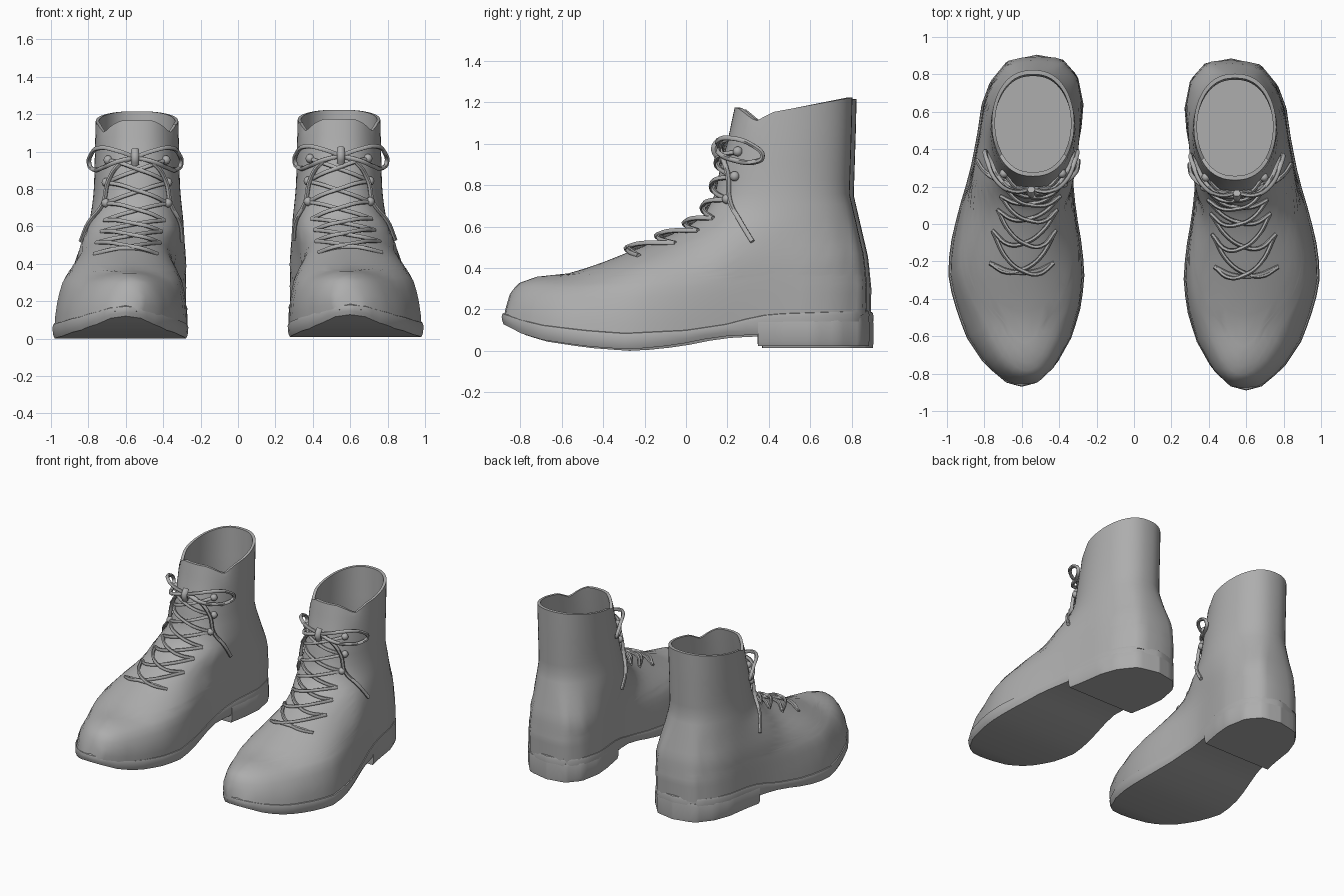
import bpy, bmesh, math

if "Cube" in bpy.data.objects:
    bpy.data.objects.remove(bpy.data.objects["Cube"])

N = 28  # stations from toe to heel


def table(points):
    """Piecewise linear lookup."""
    def look(v):
        if v <= points[0][0]:
            return points[0][1]
        for (a, p), (b, q) in zip(points, points[1:]):
            if v <= b:
                return p + (q - p) * (v - a) / (b - a)
        return points[-1][1]
    return look


# Outline of the foot, seen from above
inner = table([(-.89, .60), (-.87, .52), (-.78, .42), (-.62, .33), (-.45, .28), (-.3, .265), (-.15, .275),
               (.05, .31), (.2, .325), (.3, .315), (.5, .28), (.62, .27), (.77, .30), (.86, .38), (.885, .52)])
outer = table([(-.89, .60), (-.87, .68), (-.77, .80), (-.62, .90), (-.42, .97), (-.27, .997), (-.12, .98),
               (.05, .94), (.25, .88), (.45, .84), (.62, .815), (.74, .77), (.85, .68), (.885, .52)])
# Front and back profile, seen from the side
front_line = [(-.88, .15), (-.872, .2), (-.85, .27), (-.81, .318), (-.72, .35), (-.55, .368), (-.4, .42),
              (-.2, .5), (0, .585), (.09, .65), (.14, .75), (.17, .9), (.2, 1.0), (.235, 1.17), (.5, 2.0)]
top = table(front_line)
front = table([(z, y) for y, z in front_line])
back = table([(.15, .872), (.3, .875), (.45, .86), (.6, .825), (.75, .79), (1.22, .805)])
shaft = table([(.4, .265), (.5, .26), (.7, .24), (.8, .23), (1.2, .22)])
rim = table([(.2, 1.17), (.25, 1.165), (.335, 1.10), (.42, 1.145), (.8, 1.215)])
welt = table([(-.9, .175), (-.8, .14), (-.7, .115), (-.5, .09), (-.3, .075), (0, .09), (.2, .12), (.35, .16),
              (.45, .17), (.88, .185)])
under = table([(-.9, .125), (-.8, .075), (-.7, .045), (-.5, .015), (-.3, 0), (-.15, .008), (0, .03),
               (.15, .06), (.33, .07), (.9, .07)])

leather = bpy.data.materials.new("grey leather")
leather.diffuse_color = (.42, .42, .42, 1)
leather.use_nodes = True
leather.node_tree.nodes["Principled BSDF"].inputs["Base Color"].default_value = leather.diffuse_color


def section(z, y, t):
    """Half width and centre of the upper at a height and depth."""
    b = back(z)
    ys = y if y < .2 else .2 + (y - .2) * .672 / (b - .2)
    u = min(1, max(0, (z - .15) / max(top(y) - .15, 1e-4)))
    foot = (outer(ys) - inner(ys)) / 2 * .97 * (1 - u ** 2.2) ** .5
    k = min(1, max(0, (z - .4) / .35))
    k = k * k * (3 - 2 * k)
    leg = shaft(z) * max(0, math.sin(math.pi * t)) ** .85
    centre = (outer(ys) + inner(ys)) / 2 - .03 * u
    return foot * (1 - k) + leg * k, centre * (1 - k) + .54 * k


def loop(f, b, shape):
    """Closed loop of points; shape(y, t) gives half width, centre, z."""
    right, left = [], []
    for i in range(N + 1):
        t = i / N
        y = f + (b - f) * (1 - math.cos(math.pi * t)) / 2
        h, c, z = shape(y, t)
        if i in (0, N):
            right.append((c, y, z))
        else:
            right.append((c + h, y, z))
            left.append((c - h, y, z))
    return right + left[::-1]


def upper_loop(z, top_edge=False):
    def shape(y, t):
        h, c = section(z, y, t)
        drop = (welt(y) - .17) * max(0, 1 - (z - .15) / .15)
        return h, c, rim(y) if top_edge else z + drop
    return loop(front(z), back(z), shape)


def lining(points, s=.92):
    return [(.54 + (x - .54) * s, .515 + (y - .515) * s, z) for x, y, z in points]


def outline_loop(f, b, s, height):
    """Loop following the foot outline, scaled about its centre."""
    mid = (f + b) / 2
    def shape(y, t):
        return (outer(y) - inner(y)) / 2 * s, (outer(y) + inner(y)) / 2, height(y)
    return [(x, mid + (y - mid) * (1 - (1 - s) * .3), z) for x, y, z in loop(f, b, shape)]


def place(p, side):
    return (side * p[0], p[1] + (.02 if side < 0 else 0), p[2] + (.008 if side > 0 else 0))


def finish(obj, angle=40):
    obj.data.materials.clear()
    obj.data.materials.append(leather)
    bpy.ops.object.select_all(action='DESELECT')
    obj.select_set(True)
    bpy.context.view_layer.objects.active = obj
    bpy.ops.object.shade_smooth_by_angle(angle=math.radians(angle))


def loft(name, loops, side):
    """Skin a stack of loops and close both ends with strips."""
    bm = bmesh.new()
    rings = [[bm.verts.new(place(p, side)) for p in l] for l in loops]
    m = 2 * N
    for a, b in zip(rings, rings[1:]):
        for i in range(m):
            j = (i + 1) % m
            bm.faces.new((a[i], a[j], b[j], b[i]))
    for r in (rings[0], rings[-1]):
        for i in range(N):
            quad = [r[i], r[i + 1], r[-(i + 1) % m], r[-i % m]]
            bm.faces.new(list(dict.fromkeys(quad)))
    bmesh.ops.recalc_face_normals(bm, faces=bm.faces)
    me = bpy.data.meshes.new(name)
    bm.to_mesh(me)
    bm.free()
    obj = bpy.data.objects.new(name, me)
    bpy.context.collection.objects.link(obj)
    finish(obj)


def cord(name, paths, side, radius=.0115):
    """Round laces through the given paths."""
    cu = bpy.data.curves.new(name, 'CURVE')
    cu.dimensions = '3D'
    cu.bevel_depth = radius
    cu.bevel_resolution = 1
    cu.resolution_u = 5
    cu.use_fill_caps = True
    for path in paths:
        sp = cu.splines.new('BEZIER')
        sp.bezier_points.add(len(path) - 1)
        for bp, p in zip(sp.bezier_points, path):
            bp.co = place(p, side)
            bp.handle_left_type = bp.handle_right_type = 'AUTO'
    tmp = bpy.data.objects.new(name + "_path", cu)
    bpy.context.collection.objects.link(tmp)
    me = bpy.data.meshes.new_from_object(tmp.evaluated_get(bpy.context.evaluated_depsgraph_get()))
    bpy.data.objects.remove(tmp)
    obj = bpy.data.objects.new(name, me)
    bpy.context.collection.objects.link(obj)
    finish(obj, 60)


def on_front(z, dx, lift=0.0):
    """Point on the front of the upper, dx to the side of its centre line."""
    f, b = front(z), back(z)
    for i in range(301):
        t = i / 600
        y = f + (b - f) * (1 - math.cos(math.pi * t)) / 2
        h, c = section(z, y, t)
        if h >= abs(dx):
            break
    return (c + dx, y - lift * .8, z + lift * .6)


def on_side(z, y, s):
    """Point just off the flank of the upper."""
    f, b = front(z), back(z)
    t = math.acos(1 - 2 * (y - f) / (b - f)) / math.pi
    h, c = section(z, y, t)
    return (c + s * (h + .012), y, z)


for side, tag in ((1, "right"), (-1, "left")):
    # Upper with shaft, rim and lining
    levels = [.15, .19, .23, .27, .3, .32, .335, .35, .357, .366, .39, .42, .46, .5, .54, .585, .62,
              .65, .7, .75, .82, .9, 1.0, 1.08]
    edge = upper_loop(1.17, True)
    body = [upper_loop(z) for z in levels] + [edge, lining(edge)]
    body += [lining(upper_loop(z)) for z in (1.0, .85, .7, .6, .5)]
    loft(tag + "_upper", body, side)

    # Sole with welt, and heel block
    loft(tag + "_sole", [outline_loop(-.89, .885, s, h) for s, h in (
        (.92, lambda y: welt(y) + .008), (.985, welt), (1, lambda y: welt(y) - .015),
        (.99, lambda y: under(y) + .02), (.965, under))], side)
    loft(tag + "_heel", [outline_loop(.345, .885, s, h) for s, h in (
        (.97, lambda y: .15), (1, lambda y: .13), (1, lambda y: .04), (.97, lambda y: .015))], side)

    # Criss-cross laces
    rows = [(.45, .17), (.51, .17), (.57, .16), (.63, .16), (.72, .165), (.83, .165), (.95, .155)]
    paths = [[on_front(.45, -.17), on_front(.47, -.07, .015), on_front(.47, .07, .015), on_front(.45, .17)]]
    for i, ((z0, d0), (z1, d1)) in enumerate(zip(rows, rows[1:])):
        for s in (1, -1):
            mid = [on_front(z0 + (z1 - z0) * q, s * d0 * (2 * q - 1), .022 + .006 * s) for q in (.25, .5, .75)]
            paths.append([on_front(z0, -s * d0, .004)] + mid + [on_front(z1, s * d1, .004)])
    cord(tag + "_laces", paths, side)

    # Lace hooks
    for i, (z, d) in enumerate(rows[4:]):
        for s in (1, -1):
            bpy.ops.mesh.primitive_uv_sphere_add(segments=12, ring_count=8, radius=.024,
                                                 location=place(on_front(z, s * d, .008), side))
            hook = bpy.context.object
            hook.name = f"{tag}_hook_{i}_{'outer' if s > 0 else 'inner'}"
            finish(hook, 60)

    # Bow: two loops, two hanging ends and a knot
    knot = (.55, .165, .97)
    bow = []
    for s in (1, -1):
        ring = [(.1, .155, 1.005), (.18, .205, 1.02), (.235, .32, .985), (.245, .37, .93), (.225, .335, .905),
                (.17, .225, .915), (.1, .16, .945)]
        bow.append([knot] + [(.55 + s * dx, y, z) for dx, y, z in ring] + [knot])
        bow.append([knot, on_front(.92, s * .09, .025), on_front(.82, s * .155, .03),
                    on_side(.72, .21, s), on_side(.62, .26, s), on_side(.52, .32, s)])
    cord(tag + "_bow", bow, side, .0125)
    cord(tag + "_knot", [[(.55, .155, .93), (.55, .14, .97), (.55, .165, 1.01)]], side, .022)
